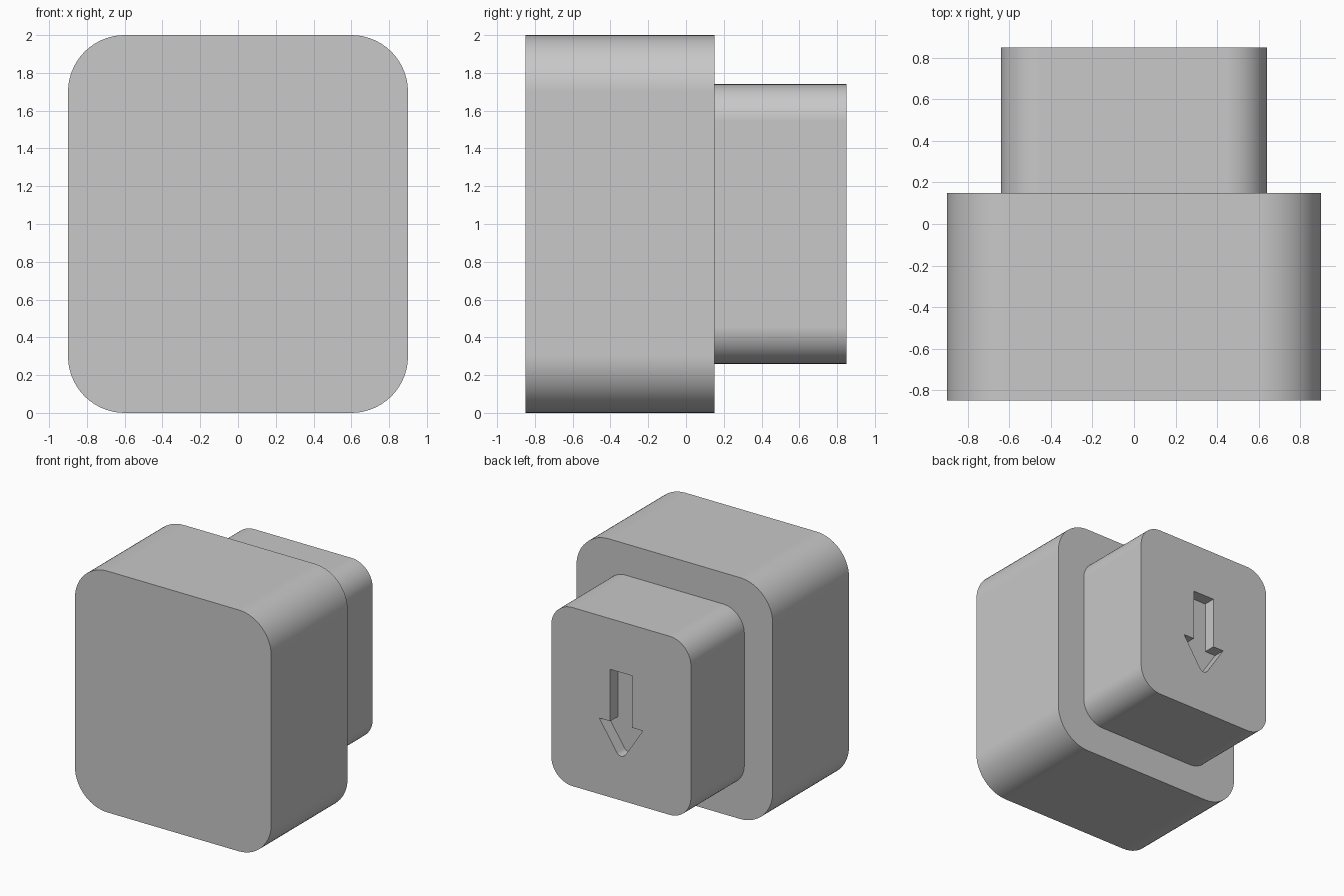
import bpy
import bmesh

default = bpy.data.objects.get("Cube")
if default:
    bpy.data.objects.remove(default, do_unlink=True)

# Single plain grey material
grey = bpy.data.materials.new("light_grey")
grey.use_nodes = True
colour = (0.58, 0.58, 0.58, 1)
grey.diffuse_color = colour
grey.node_tree.nodes["Principled BSDF"].inputs["Base Color"].default_value = colour


def add_object(name, bm):
    bmesh.ops.recalc_face_normals(bm, faces=bm.faces)
    mesh = bpy.data.meshes.new(name)
    bm.to_mesh(mesh)
    bm.free()
    mesh.materials.append(grey)
    obj = bpy.data.objects.new(name, mesh)
    bpy.context.collection.objects.link(obj)
    return obj


def rounded_box(name, half_x, y0, y1, z0, z1, radius, round_back):
    """Box with rounded edges along y, and optionally a rounded back rim."""
    bm = bmesh.new()
    bmesh.ops.create_cube(bm, size=1)
    for v in bm.verts:
        v.co.x *= 2 * half_x
        v.co.y = y1 if v.co.y > 0 else y0
        v.co.z = z1 if v.co.z > 0 else z0
    edges = []
    for e in bm.edges:
        a, b = (v.co.y for v in e.verts)
        if a != b or (round_back and a == y1):
            edges.append(e)
    bmesh.ops.bevel(bm, geom=edges, offset=radius, segments=14,
                    profile=0.5, affect='EDGES', clamp_overlap=True)
    return add_object(name, bm)


def finish(obj):
    bpy.ops.object.select_all(action='DESELECT')
    obj.select_set(True)
    bpy.context.view_layer.objects.active = obj
    for mod in list(obj.modifiers):
        bpy.ops.object.modifier_apply(modifier=mod.name)
    bpy.ops.object.shade_smooth_by_angle(angle=0.5)
    normals = obj.modifiers.new("flat_face_normals", 'WEIGHTED_NORMAL')
    normals.keep_sharp = True


# Large front block and smaller back block
front = rounded_box("front_block", 0.9, -0.85, 0.15, 0, 2, 0.3, False)
back = rounded_box("back_block", 0.64, 0.15, 0.85, 0.26, 1.74, 0.195, True)

# Downward arrow, mirrored from one half outline
half = [(0.1, 1.32), (0.1, 0.89), (0.2, 0.89),
        (0.038, 0.645), (0.022, 0.631), (0.008, 0.626)]
outline = half + [(-x, z) for x, z in reversed(half)]
bm = bmesh.new()
face = bm.faces.new([bm.verts.new((x, 0.75, z)) for x, z in outline])
grown = bmesh.ops.extrude_face_region(bm, geom=[face])["geom"]
bmesh.ops.translate(bm, vec=(0, 0.2, 0),
                    verts=[g for g in grown if isinstance(g, bmesh.types.BMVert)])
cutter = add_object("arrow_cutter", bm)
cutter.hide_render = True

# Recess the arrow into the back face
cut = back.modifiers.new("arrow_recess", 'BOOLEAN')
cut.operation = 'DIFFERENCE'
cut.solver = 'EXACT'
cut.object = cutter

for part in (front, back):
    finish(part)
bpy.data.objects.remove(cutter, do_unlink=True)
